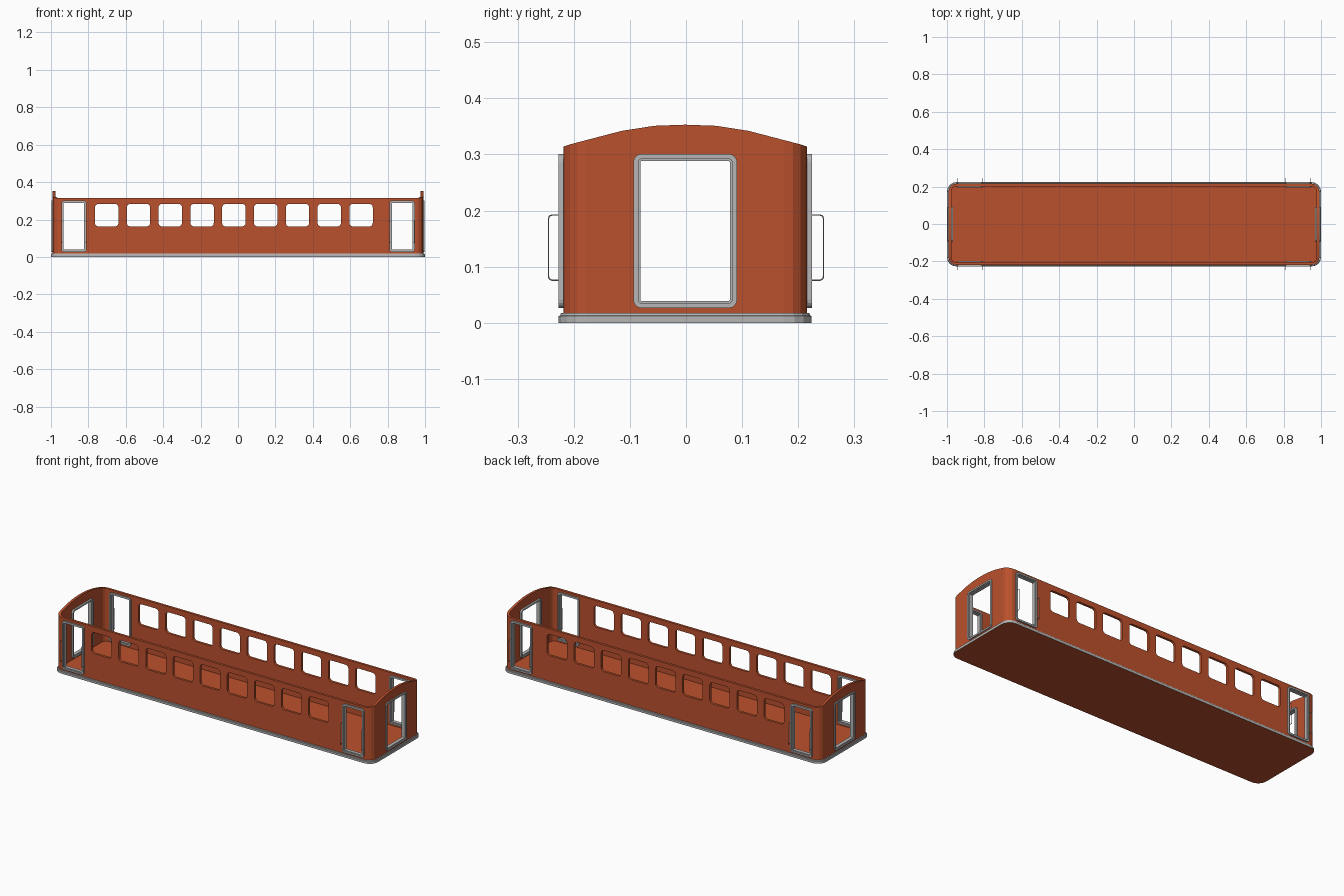
import bpy, bmesh
from math import cos, sin, pi

if "Cube" in bpy.data.objects:
    bpy.data.objects.remove(bpy.data.objects["Cube"])

Y0 = -0.0015                      # body sits a hair off the handle centreline
SPLITS = [-0.113, -0.055, 0, 0.055, 0.113]
CROWN = [(0, 0.353), (0.055, 0.351), (0.113, 0.342), (0.205, 0.318), (0.217, 0.314)]


def material(name, rgb):
    m = bpy.data.materials.new(name)
    m.use_nodes = True
    m.diffuse_color = (*rgb, 1)
    bsdf = m.node_tree.nodes["Principled BSDF"]
    bsdf.inputs["Base Color"].default_value = (*rgb, 1)
    bsdf.inputs["Roughness"].default_value = 0.6
    return m


RED = material("brick red", (0.50, 0.082, 0.026))
GREY = material("light grey", (0.47, 0.47, 0.47))


def rounded_rect(hx, hy, r, segs=4, splits=()):
    """Counter-clockwise outline, optionally split along its two x ends."""
    pts = []
    for q, (sx, sy) in enumerate([(1, 1), (-1, 1), (-1, -1), (1, -1)]):
        for i in range(segs + 1):
            a = (q + i / segs) * pi / 2
            pts.append((sx * (hx - r) + r * cos(a), sy * (hy - r) + r * sin(a)))
        if q == 1:
            pts += [(-hx, y) for y in reversed(splits)]
        if q == 3:
            pts += [(hx, y) for y in splits]
    return pts


def loft(bm, rings, closed=False, caps=False):
    """Skin equal rings of points; closed joins the last ring to the first."""
    vs = [[bm.verts.new(p) for p in ring] for ring in rings]
    n = len(vs[0])
    bands = list(zip(vs, vs[1:] + vs[:1])) if closed else list(zip(vs, vs[1:]))
    for a, b in bands:
        for i in range(n):
            j = (i + 1) % n
            bm.faces.new((a[i], a[j], b[j], b[i]))
    if caps:
        bm.faces.new(vs[0])
        bm.faces.new(vs[-1])


def finish(name, bm, *mats):
    bmesh.ops.recalc_face_normals(bm, faces=bm.faces)
    mesh = bpy.data.meshes.new(name)
    bm.to_mesh(mesh)
    bm.free()
    for m in mats:
        mesh.materials.append(m)
    ob = bpy.data.objects.new(name, mesh)
    bpy.context.scene.collection.objects.link(ob)
    return ob


def crown(y):
    """Height of the wall top across the width."""
    y = abs(y)
    for (y0, z0), (y1, z1) in zip(CROWN, CROWN[1:]):
        if y <= y1:
            return z0 + (z1 - z0) * (y - y0) / (y1 - y0)
    return CROWN[-1][1]


# Floor slab: grey stepped rim, red deck and underside
bm = bmesh.new()
levels = [(0, 0), (0, 0.012), (0.003, 0.013), (0.004, 0.017), (0.016, 0.017)]
loft(bm, [[(x, y + Y0, z) for x, y in rounded_rect(1 - d, 0.2255 - d, 0.05 - d)]
          for d, z in levels], caps=True)
for f in bm.faces:
    f.material_index = 0 if len(f.verts) > 4 else 1
finish("floor", bm, RED, GREY)

# Hollow wall shell with crowned ends
bm = bmesh.new()
T = 0.014
outer = rounded_rect(0.991, 0.217, 0.04, splits=SPLITS)
inner = rounded_rect(0.991 - T, 0.217 - T, 0.04 - T, splits=SPLITS)
tops = [crown(y) for x, y in outer]
low = 0.016
loft(bm, [[(x, y + Y0, low) for x, y in outer],
          [(x, y + Y0, z) for (x, y), z in zip(outer, tops)],
          [(x, y + Y0, z) for (x, y), z in zip(inner, tops)],
          [(x, y + Y0, low) for x, y in inner]], closed=True)
walls = finish("walls", bm, RED)

# Cutter for windows and doorways
bm = bmesh.new()


def cut_side(cx, cz, hw, hh, r):
    loft(bm, [[(cx + u, y, cz + v) for u, v in rounded_rect(hw, hh, r)]
              for y in (-0.3, 0.3)], caps=True)


for i in range(9):
    cut_side(-0.022 + (i - 4) * 0.17, 0.223, 0.0625, 0.06, 0.018)

DOOR_X, DOOR_Z = 0.8775, 0.1635
SIDE_HW, END_HW, DOOR_HH = 0.0675, 0.0925, 0.1375
for s in (-1, 1):
    cut_side(s * DOOR_X, DOOR_Z, SIDE_HW - 0.005, DOOR_HH - 0.005, 0.009)
    loft(bm, [[(s * x, u + Y0, DOOR_Z + v) for u, v in
               rounded_rect(END_HW - 0.005, DOOR_HH - 0.005, 0.009)]
              for x in (0.955, 1.05)], caps=True)
cutter = finish("opening_cutter", bm, RED)
cutter.hide_render = True

mod = walls.modifiers.new("openings", "BOOLEAN")
mod.operation = "DIFFERENCE"
mod.solver = "EXACT"
mod.object = cutter
bpy.context.view_layer.objects.active = walls
bpy.ops.object.modifier_apply(modifier=mod.name)
bpy.data.objects.remove(cutter)


# Door frames: stepped section swept round each doorway
def door_frame(name, hw, d0, d1, place):
    lip, step, edge = 0.013, 0.009, 0.005
    section = [(0, d0), (0, d1), (step, d1), (step, d1 - edge),
               (lip, d1 - edge), (lip, d0 + edge), (step, d0 + edge), (step, d0)]
    bm = bmesh.new()
    loft(bm, [[place(u, d, DOOR_Z + v) for u, v in
               rounded_rect(hw - k, DOOR_HH - k, 0.015 - k)]
              for k, d in section], closed=True)
    finish(name, bm, GREY)


# Grab handles: thin bent rods beside the side doors
def handle(name, x, s):
    r = 0.006
    path = [(0.222, 0.192), (0.245 - r, 0.192), (0.245 - r * 0.3, 0.192 - r * 0.3),
            (0.245, 0.192 - r), (0.245, 0.076 + r), (0.245 - r * 0.3, 0.076 + r * 0.3),
            (0.245 - r, 0.076), (0.222, 0.076)]
    cu = bpy.data.curves.new(name, "CURVE")
    cu.dimensions = "3D"
    cu.bevel_depth = 0.0014
    cu.bevel_resolution = 1
    sp = cu.splines.new("POLY")
    sp.points.add(len(path) - 1)
    for p, (y, z) in zip(sp.points, path):
        p.co = (x, s * y, z, 1)
    cu.materials.append(GREY)
    ob = bpy.data.objects.new(name, cu)
    bpy.context.scene.collection.objects.link(ob)


for sx, end in ((-1, "right"), (1, "left")):
    door_frame(f"end_door_frame_{end}", END_HW, 0.967, 0.997,
               lambda u, d, z: (sx * d, u + Y0, z))
    for sy, side in ((-1, "front"), (1, "back")):
        door_frame(f"side_door_frame_{side}_{end}", SIDE_HW, 0.196, 0.226,
                   lambda u, d, z: (sx * DOOR_X + u, sy * d + Y0, z))
        for k, pos in ((-1, "inner"), (1, "outer")):
            handle(f"handle_{side}_{end}_{pos}", sx * (DOOR_X + k * 0.0655), sy)
